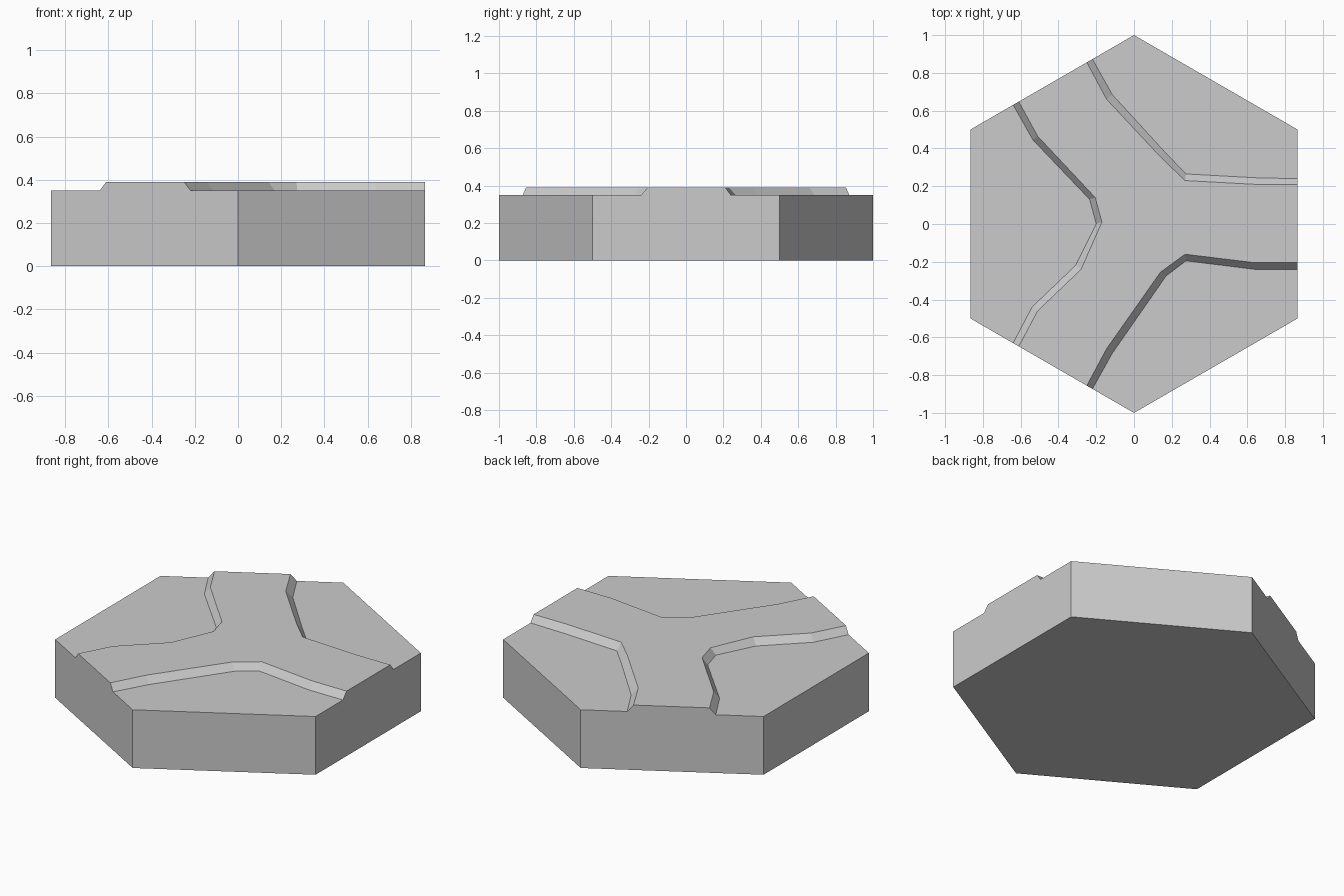
import bpy
import bmesh
from math import cos, sin, pi

cube = bpy.data.objects.get("Cube")
if cube:
    bpy.data.objects.remove(cube, do_unlink=True)

TILE_TOP, ROAD_TOP = 0.35, 0.39
EDGE = cos(pi / 6)

stone = bpy.data.materials.new("light_grey")
stone.use_nodes = True
grey = (0.6, 0.6, 0.6, 1)
stone.diffuse_color = grey
stone.node_tree.nodes["Principled BSDF"].inputs["Base Color"].default_value = grey


def loft(name, lower, upper, z0, z1, bottom):
    """Join two matching outlines with side faces and a top cap."""
    bm = bmesh.new()
    a = [bm.verts.new((x, y, z0)) for x, y in lower]
    b = [bm.verts.new((x, y, z1)) for x, y in upper]
    n = len(a)
    for i in range(n):
        j = (i + 1) % n
        bm.faces.new((a[i], a[j], b[j], b[i]))
    bm.faces.new(b)
    if bottom:
        bm.faces.new(a[::-1])
    mesh = bpy.data.meshes.new(name)
    bm.to_mesh(mesh)
    bm.free()
    mesh.materials.append(stone)
    obj = bpy.data.objects.new(name, mesh)
    bpy.context.collection.objects.link(obj)


# Hexagonal tile body
hexagon = [(cos(pi / 6 + k * pi / 3), sin(pi / 6 + k * pi / 3)) for k in range(6)]
loft("hex_tile", hexagon, hexagon, 0, TILE_TOP, True)


def on_edge(x, side):
    """Point on a slanted left edge of the tile."""
    return (x, side * (1 + x * sin(pi / 6) / EDGE))


# Raised three-way road: foot and crest of each bank, counter-clockwise
back_foot = [(EDGE, 0.24), (0.64, 0.245), (0.275, 0.265), (0.16, 0.385),
             (-0.115, 0.685), on_edge(-0.22, 1)]
back_crest = [(EDGE, 0.21), (0.64, 0.21), (0.27, 0.23), (0.14, 0.355),
              (-0.145, 0.66), on_edge(-0.25, 1)]
left_foot = [on_edge(-0.64, 1), (-0.535, 0.445), (-0.235, 0.13), (-0.2, 0),
             (-0.31, -0.22), (-0.54, -0.44), on_edge(-0.64, -1)]
left_crest = [on_edge(-0.61, 1), (-0.51, 0.465), (-0.205, 0.14), (-0.17, 0.01),
              (-0.28, -0.24), (-0.51, -0.46), on_edge(-0.61, -1)]
front_foot = [on_edge(-0.22, -1), (-0.115, -0.685), (0.17, -0.275),
              (0.275, -0.195), (0.64, -0.24), (EDGE, -0.24)]
front_crest = [on_edge(-0.25, -1), (-0.145, -0.66), (0.14, -0.255),
               (0.27, -0.16), (0.64, -0.205), (EDGE, -0.205)]

loft("raised_road", back_foot + left_foot + front_foot,
     back_crest + left_crest + front_crest, TILE_TOP, ROAD_TOP, False)
